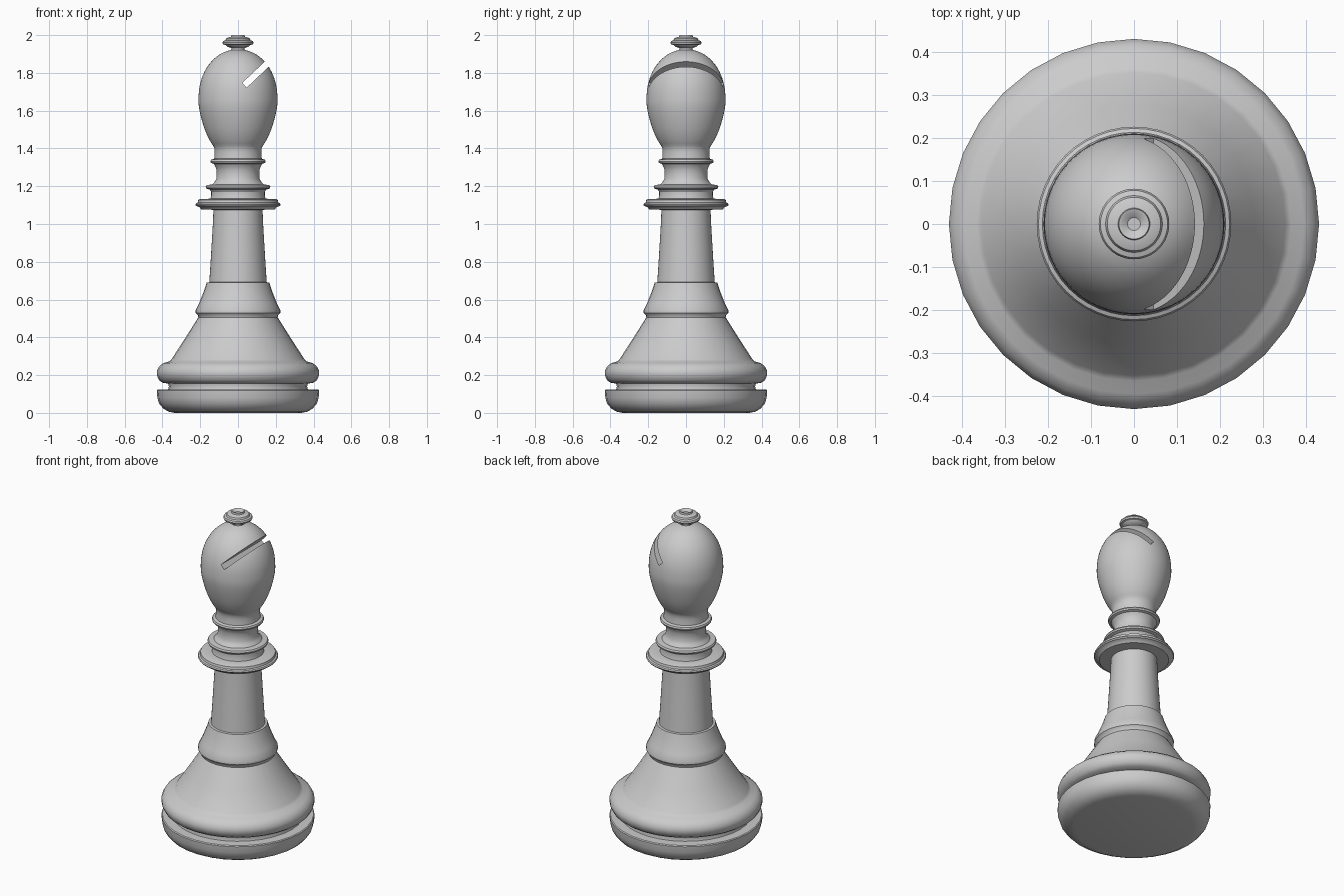
import bpy, bmesh, math
from math import cos, sin, pi

if "Cube" in bpy.data.objects:
    bpy.data.objects.remove(bpy.data.objects["Cube"])


def finish(ob, angle=32):
    bpy.ops.object.select_all(action='DESELECT')
    ob.select_set(True)
    bpy.context.view_layer.objects.active = ob
    bpy.ops.object.shade_smooth_by_angle(angle=math.radians(angle))


def smooth_profile(pts, n=3):
    """Catmull-Rom refinement of a profile."""
    out = []
    for i in range(len(pts) - 1):
        p0, p1, p2, p3 = (pts[max(i - 1, 0)], pts[i], pts[i + 1],
                          pts[min(i + 2, len(pts) - 1)])
        for k in range(n):
            t = k / n
            out.append(tuple(0.5 * (2 * b + (c - a) * t + (2 * a - 5 * b + 4 * c - d) * t * t
                                    + (3 * b - a - 3 * c + d) * t ** 3)
                             for a, b, c, d in zip(p0, p1, p2, p3)))
    return out + [pts[-1]]


def lathe(name, profile, sides=48, bottom=False, top=False):
    """Revolve (radius, z) points, listed bottom to top, around z."""
    bm = bmesh.new()
    rings = [[bm.verts.new((r * cos(2 * pi * i / sides), r * sin(2 * pi * i / sides), z))
              for i in range(sides)] for r, z in profile]
    for a, b in zip(rings, rings[1:]):
        for i in range(sides):
            j = (i + 1) % sides
            bm.faces.new((a[i], a[j], b[j], b[i]))
    if bottom:
        bm.faces.new(rings[0][::-1])
    if top:
        bm.faces.new(rings[-1])
    mesh = bpy.data.meshes.new(name)
    bm.to_mesh(mesh)
    bm.free()
    ob = bpy.data.objects.new(name, mesh)
    bpy.context.collection.objects.link(ob)
    return ob


# Foot: rounded slab with a groove above it
foot = lathe("foot", [(0.335, 0.0), (0.365, 0.006), (0.395, 0.022), (0.418, 0.05), (0.427, 0.08),
                      (0.43, 0.118), (0.425, 0.123), (0.37, 0.124), (0.366, 0.14), (0.37, 0.155)],
             32, bottom=True)

# Base: rounded ring, cone and small bead
base = lathe("base", [(0.37, 0.155), (0.40, 0.16), (0.418, 0.173), (0.43, 0.20), (0.43, 0.222),
                      (0.418, 0.246), (0.395, 0.264), (0.365, 0.272), (0.352, 0.284),
                      (0.28, 0.395), (0.21, 0.506), (0.213, 0.518), (0.224, 0.53), (0.224, 0.545),
                      (0.206, 0.58), (0.188, 0.625), (0.175, 0.66), (0.166, 0.69), (0.152, 0.692)],
             32)

# Stem: slightly curved taper
stem = lathe("stem", [(0.152, 0.692), (0.145, 0.80), (0.139, 0.90), (0.133, 1.0), (0.13, 1.075)])

# Collars: large disc, medium disc, neck and small disc
collars = lathe("collars", [(0.13, 1.075), (0.195, 1.078), (0.205, 1.09), (0.222, 1.096),
                            (0.226, 1.103), (0.222, 1.11), (0.213, 1.114), (0.21, 1.128),
                            (0.203, 1.132), (0.146, 1.134), (0.142, 1.15), (0.142, 1.17),
                            (0.15, 1.182), (0.168, 1.188), (0.171, 1.197), (0.166, 1.206),
                            (0.135, 1.21), (0.122, 1.225), (0.114, 1.24), (0.113, 1.285),
                            (0.12, 1.305), (0.128, 1.318), (0.143, 1.323), (0.146, 1.332),
                            (0.142, 1.341), (0.126, 1.346)])

# Head: egg shape with a slanted slot
head = lathe("head", smooth_profile([(0.126, 1.346), (0.125, 1.40), (0.148, 1.44), (0.172, 1.49),
                                     (0.193, 1.555), (0.207, 1.62), (0.209, 1.67), (0.203, 1.73),
                                     (0.185, 1.79), (0.155, 1.843), (0.115, 1.885), (0.075, 1.909),
                                     (0.036, 1.922)]), 64, bottom=True, top=True)
bpy.ops.mesh.primitive_cube_add(size=1)
cutter = bpy.context.object
cutter.name = "slot_cutter"
ang = math.radians(43.5)
length = 0.4
cutter.scale = (length, 1, 0.034)
cutter.rotation_euler = (0, -ang, 0)
cutter.location = (0.034 + cos(ang) * length / 2, 0, 1.734 + sin(ang) * length / 2)
mod = head.modifiers.new("slot", 'BOOLEAN')
mod.operation = 'DIFFERENCE'
mod.solver = 'EXACT'
mod.object = cutter
bpy.context.view_layer.objects.active = head
bpy.ops.object.modifier_apply(modifier=mod.name)
bpy.data.objects.remove(cutter)

# Finial: small button with a dished top
finial = lathe("finial", [(0.036, 1.92), (0.035, 1.932), (0.056, 1.938), (0.066, 1.948),
                          (0.079, 1.951), (0.082, 1.96), (0.078, 1.969), (0.066, 1.973),
                          (0.062, 1.983), (0.05, 1.988), (0.037, 1.99), (0.035, 2.0),
                          (0.03, 1.999), (0.015, 1.988)], top=True)

for part in (foot, base, stem, collars, head, finial):
    finish(part)
